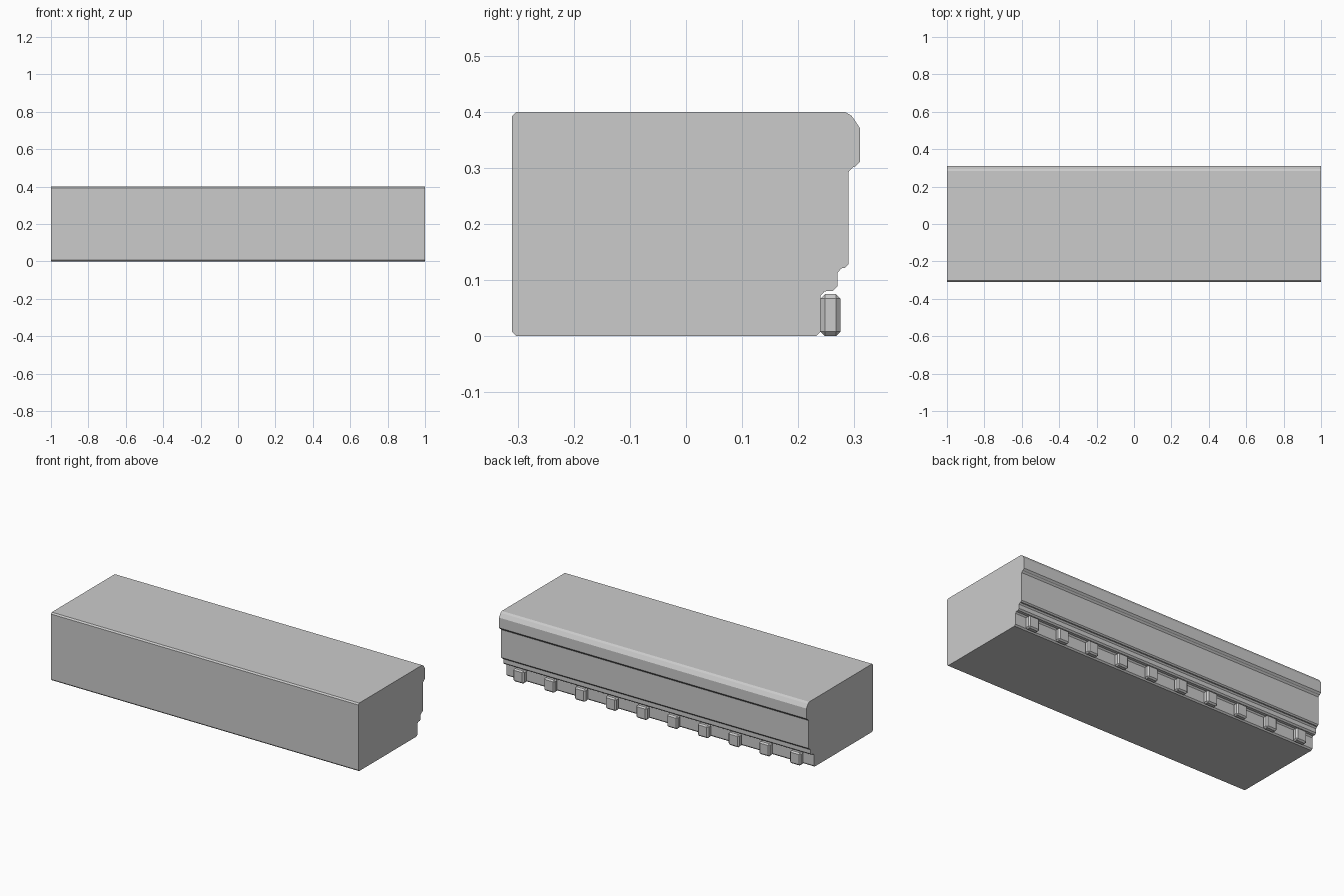
import bpy
import bmesh
from mathutils import Matrix

if "Cube" in bpy.data.objects:
    bpy.data.objects.remove(bpy.data.objects["Cube"])

# Moulded cross-section as (y, z), counter-clockwise seen from +x
PROFILE = [
    (-0.31, 0.008), (-0.302, 0.0), (0.232, 0.0), (0.24, 0.008),
    (0.24, 0.072), (0.247, 0.08), (0.262, 0.081), (0.27, 0.089),
    (0.27, 0.113), (0.277, 0.121), (0.283, 0.122), (0.29, 0.129),
    (0.29, 0.293), (0.297, 0.301), (0.302, 0.303), (0.31, 0.311),
    (0.31, 0.371), (0.295, 0.393), (0.283, 0.4),
    (-0.302, 0.4), (-0.31, 0.392),
]


def finish(bm, name):
    bmesh.ops.recalc_face_normals(bm, faces=bm.faces)
    mesh = bpy.data.meshes.new(name)
    bm.to_mesh(mesh)
    bm.free()
    obj = bpy.data.objects.new(name, mesh)
    bpy.context.collection.objects.link(obj)
    return obj


# Cornice body: profile swept along x
bm = bmesh.new()
face = bm.faces.new([bm.verts.new((-1, y, z)) for y, z in PROFILE])
swept = bmesh.ops.extrude_face_region(bm, geom=[face], use_keep_orig=True)
bmesh.ops.translate(bm, vec=(2, 0, 0),
                    verts=[g for g in swept["geom"] if isinstance(g, bmesh.types.BMVert)])
finish(bm, "cornice_body")

# Dentil blocks: chamfered boxes along the lower back edge
bm = bmesh.new()
bmesh.ops.create_cube(bm, size=1, matrix=Matrix.Translation((-0.9, 0.2575, 0.0375))
                      @ Matrix.Diagonal((0.07, 0.035, 0.075, 1)))
bmesh.ops.bevel(bm, geom=bm.edges[:], offset=0.008, segments=1,
                affect='EDGES', profile=0.5)
dentils = finish(bm, "dentil_row")
row = dentils.modifiers.new("repeat", 'ARRAY')
row.count = 10
row.use_relative_offset = False
row.use_constant_offset = True
row.constant_offset_displace = (0.2, 0, 0)
